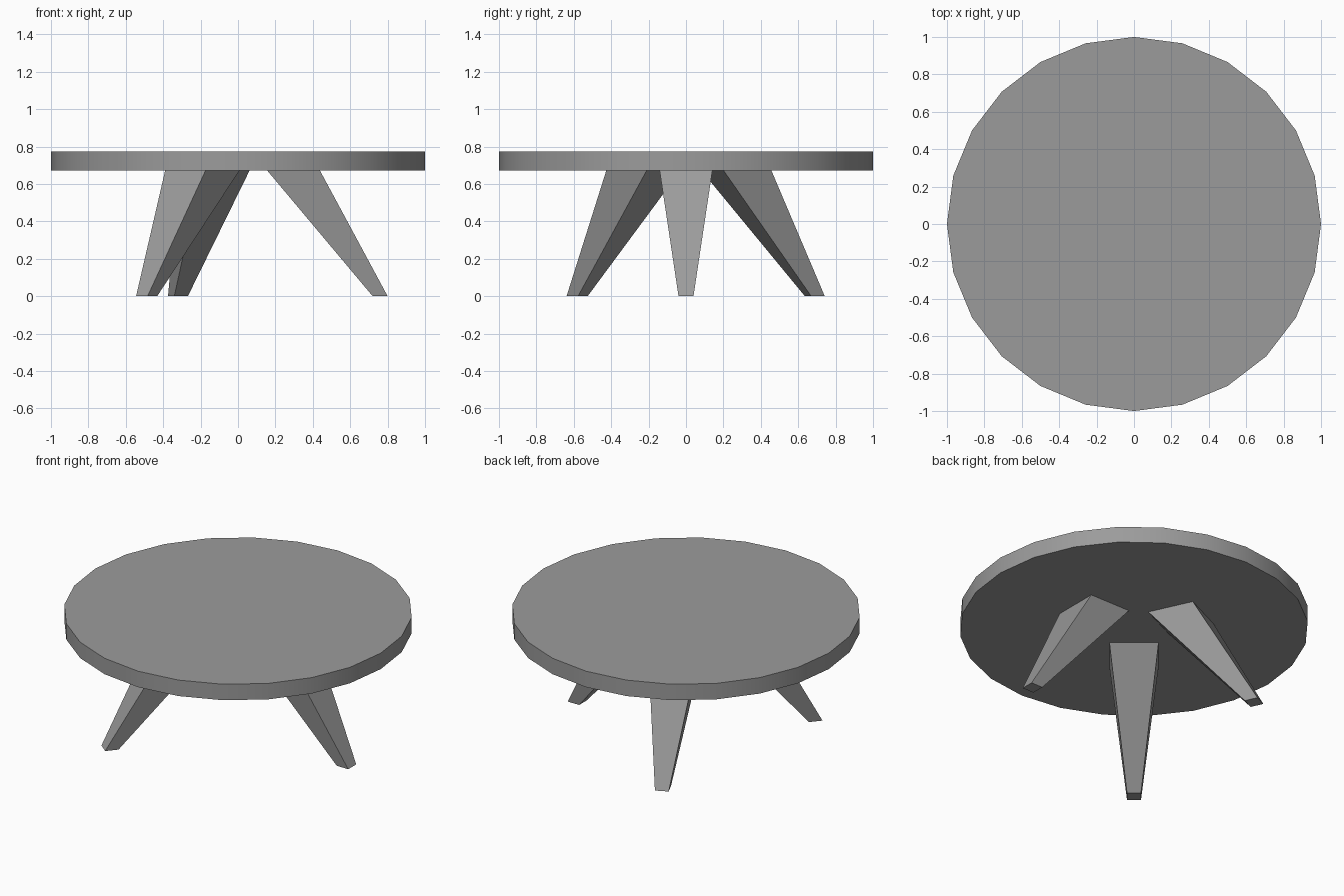
import bpy
import bmesh
from math import radians

cube = bpy.data.objects.get("Cube")
if cube:
    bpy.data.objects.remove(cube, do_unlink=True)

TOP_Z, UNDER_Z = 0.773, 0.672

grey = bpy.data.materials.new("plain grey")
grey.use_nodes = True
grey.diffuse_color = (0.33, 0.33, 0.33, 1)
grey.node_tree.nodes["Principled BSDF"].inputs["Base Color"].default_value = grey.diffuse_color


# Round table top with a smooth rim
bpy.ops.mesh.primitive_cylinder_add(
    vertices=24, radius=1, depth=TOP_Z - UNDER_Z,
    location=(0, 0, (TOP_Z + UNDER_Z) / 2))
top = bpy.context.object
top.name = "table_top"
top.data.materials.append(grey)
bpy.ops.object.shade_smooth_by_angle(angle=radians(30))


def tapered_leg(name, angle):
    """Square leg, wide under the top, splayed outwards to a narrow foot."""
    mesh = bpy.data.meshes.new(name)
    bm = bmesh.new()
    bmesh.ops.create_cube(bm, size=2)
    for v in bm.verts:
        upper = v.co.z > 0
        half, centre = (0.141, 0.297) if upper else (0.04, 0.76)
        v.co = (centre + v.co.x * half, v.co.y * half, UNDER_Z if upper else 0)
    bm.to_mesh(mesh)
    bm.free()
    mesh.materials.append(grey)
    leg = bpy.data.objects.new(name, mesh)
    leg.rotation_euler.z = radians(angle)
    bpy.context.collection.objects.link(leg)


# Three legs spread around the centre
for name, angle in (("left_leg", 0), ("back_leg", 115), ("front_leg", 230)):
    tapered_leg(name, angle)
